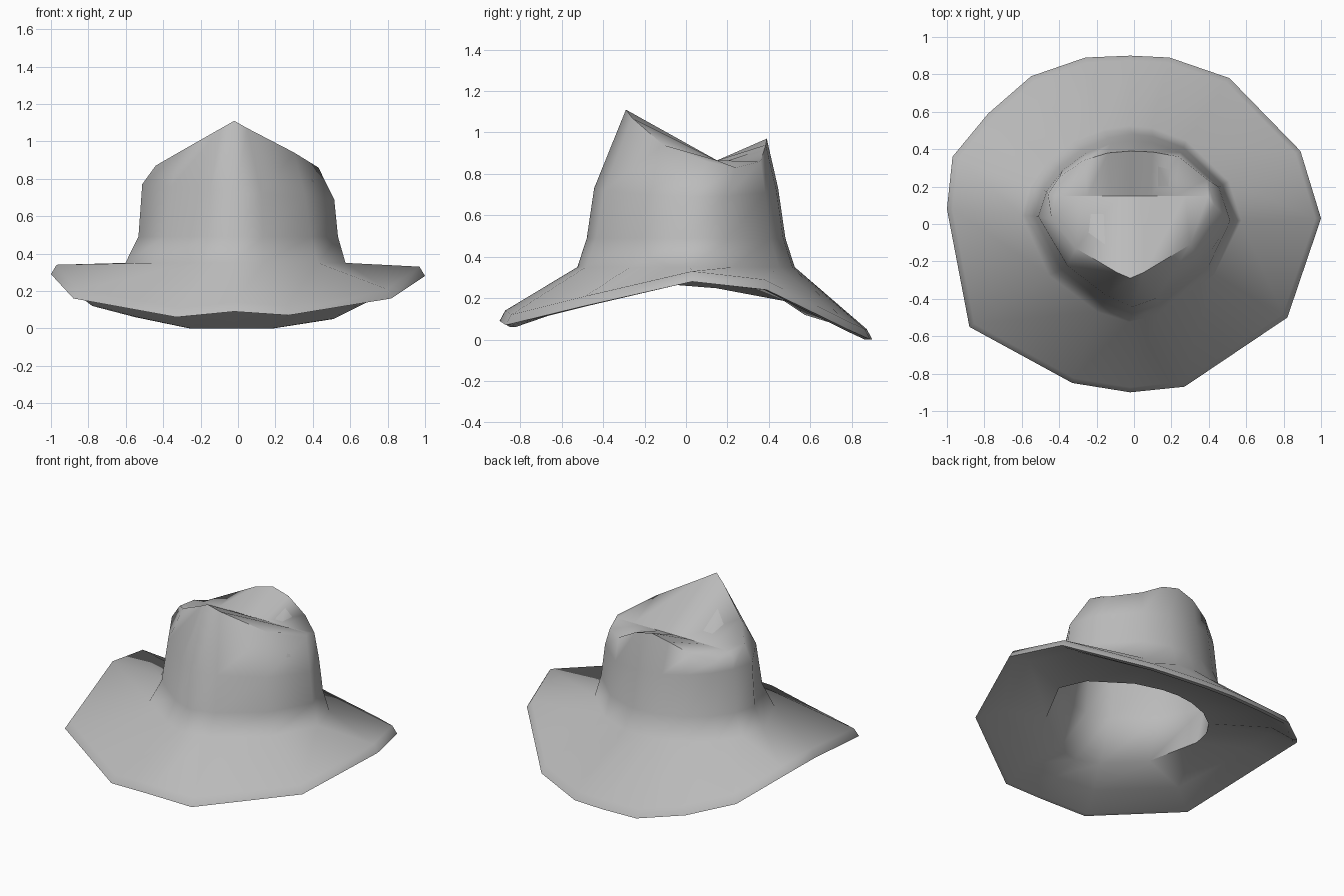
import bpy
import bmesh
import math
from mathutils import Vector

default_cube = bpy.data.objects.get("Cube")
if default_cube:
    bpy.data.objects.remove(default_cube, do_unlink=True)


def flat_material(name, colour):
    material = bpy.data.materials.new(name)
    material.use_nodes = True
    material.diffuse_color = colour
    material.node_tree.nodes["Principled BSDF"].inputs["Base Color"].default_value = colour
    return material


# Outer edge of the wavy brim, counter-clockwise from the +x side
brim_edge = [Vector(p) for p in (
    (1, .03, .28), (.89, .39, .24), (.51, .78, .05), (.19, .89, 0), (-.02, .9, 0),
    (-.26, .89, 0), (-.55, .79, .06), (-.78, .59, .12), (-.97, .36, .27), (-1, .08, .29),
    (-.88, -.55, .16), (-.33, -.85, .06), (-.02, -.9, .09), (.27, -.87, .07), (.82, -.5, .16))]

# Ridge around the pinched crown, in the same order as the brim edge
crown_ridge = [Vector(p) for p in (
    (.43, .1, .86), (.39, .24, .83), (.24, .36, .86), (.1, .385, .94), (-.02, .39, .97),
    (-.14, .38, .94), (-.27, .34, .88), (-.4, .25, .83), (-.46, .16, .83), (-.44, .02, .87),
    (-.31, -.13, .945), (-.09, -.26, 1.07), (-.02, -.29, 1.11), (.05, -.26, 1.07), (.3, -.11, .94))]


def rounded_ring(width, depth, height, front_power, shift=(0, 0)):
    """Ring with a point towards each brim point, more pointed at the front."""
    ring = []
    for p in brim_edge:
        angle = math.atan2(p.y, p.x)
        power = front_power if p.y < 0 else 1.9
        total = (abs(math.cos(angle)) / width) ** power + (abs(math.sin(angle)) / depth) ** power
        reach = total ** (-1 / power)
        ring.append(Vector((reach * math.cos(angle) + shift[0],
                            reach * math.sin(angle) + shift[1], height)))
    return ring


def shrink(ring, factor, lift):
    return [Vector((p.x * factor, p.y * factor, p.z + lift)) for p in ring]


# Crown: flared base, steep walls and a crease across the top
crown_base = rounded_ring(.59, .525, .35, 1.55, (-.015, 0))
crown_low = rounded_ring(.535, .48, .49, 1.45)
crown_wall = rounded_ring(.515, .445, .73, 1.35)
for p in crown_wall:
    p.z -= .08 * p.x
crease = [Vector((p.x * .92, .15, .865)) for p in crown_ridge]

# Brim: bevelled rim, then a lip underneath and a flatter part to the head opening
rim_top = shrink(brim_edge, .97, .05)
rim_bottom = shrink(brim_edge, .97, 0)
lip = [a.lerp(b, .33) - Vector((0, 0, .03)) for a, b in zip(rim_top, crown_base)]
opening = rounded_ring(.53, .48, .27, 1.6, (.02, -.06))
for p in opening:
    p.z -= .08 * abs(p.y) / .53

# Hollow inside of the crown
inner_wall = shrink(crown_wall, .965, -.01)
inner_low = shrink(crown_low, .965, -.01)
inner_ridge = shrink(crown_ridge, .965, -.02)
inner_crease = shrink(crease, .965, -.02)

profile = [inner_crease, inner_ridge, inner_wall, inner_low, opening, lip, rim_bottom,
           brim_edge, rim_top, crown_base, crown_low, crown_wall, crown_ridge, crease]

# Join neighbouring rings with quads; both crease rings are folded shut
bm = bmesh.new()
rings = [[bm.verts.new(p) for p in ring] for ring in profile]
count = len(brim_edge)
for lower, upper in zip(rings, rings[1:]):
    for i in range(count):
        j = (i + 1) % count
        bm.faces.new((lower[i], lower[j], upper[j], upper[i]))

mesh = bpy.data.meshes.new("hat")
bm.to_mesh(mesh)
bm.free()
hat = bpy.data.objects.new("hat", mesh)
bpy.context.collection.objects.link(hat)
mesh.materials.append(flat_material("grey_felt", (.5, .5, .5, 1)))

# Smooth felt with firm edges at the rim and crown ridge
bpy.ops.object.select_all(action="DESELECT")
hat.select_set(True)
bpy.context.view_layer.objects.active = hat
bpy.ops.object.shade_smooth_by_angle(angle=math.radians(75))
